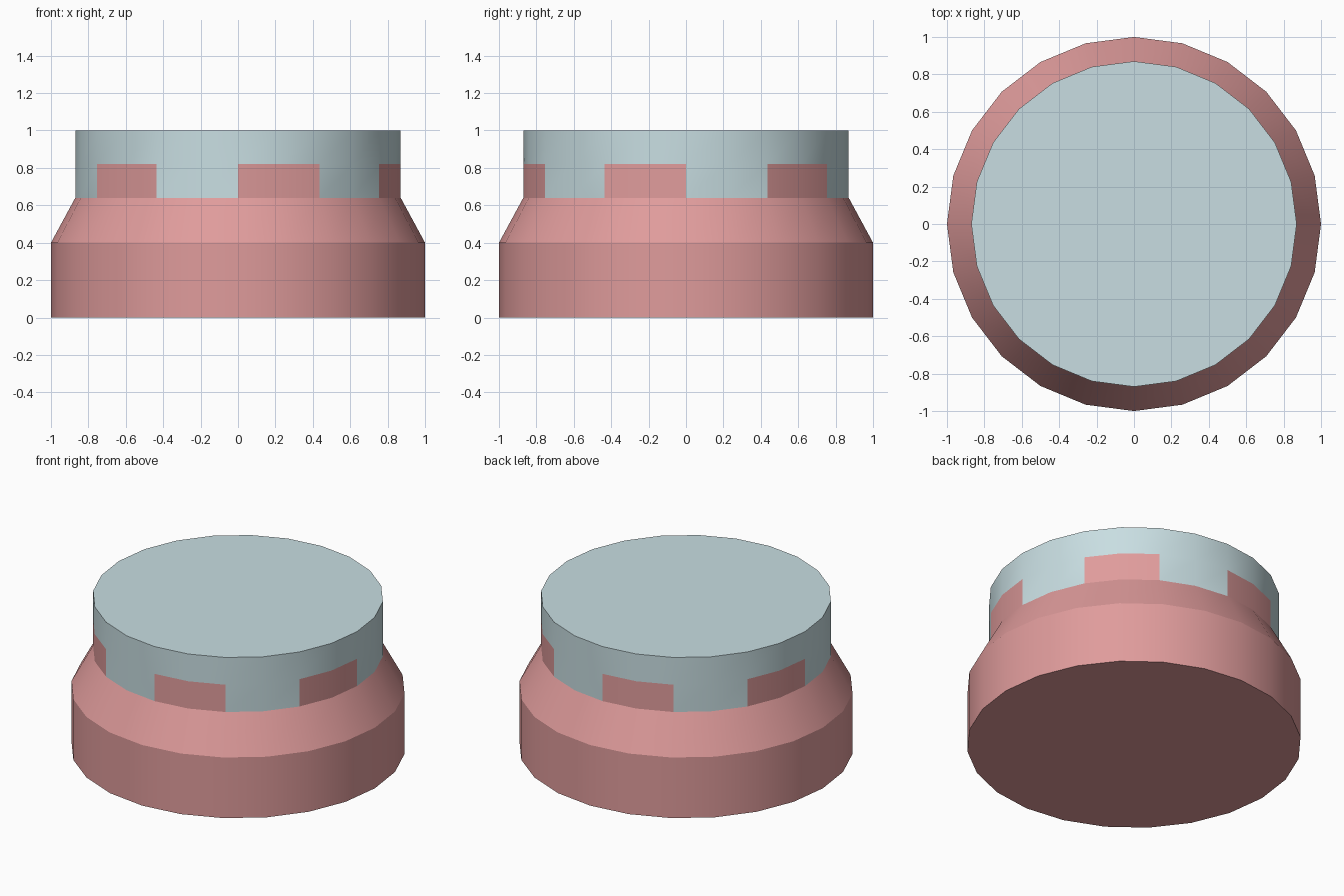
import bpy, bmesh, math

if "Cube" in bpy.data.objects:
    bpy.data.objects.remove(bpy.data.objects["Cube"])

SIDES = 24
R_BASE, R_CAP = 1.0, 0.87


def is_tooth(i):
    # pairs of facets alternate between base teeth and cap teeth
    return (i // 2) % 2 == 1


def material(name, rgb):
    mat = bpy.data.materials.new(name)
    mat.diffuse_color = (*rgb, 1)
    mat.use_nodes = True
    mat.node_tree.nodes["Principled BSDF"].inputs["Base Color"].default_value = mat.diffuse_color
    return mat


def lathe(name, profile, keep, mat, closed_ring):
    """Revolve (radius, z) points; keep(i, band) filters facets; fill one ring."""
    bm = bmesh.new()
    rings = []
    for r, z in profile:
        rings.append([bm.verts.new((r * math.cos(2 * math.pi * i / SIDES),
                                    r * math.sin(2 * math.pi * i / SIDES), z))
                      for i in range(SIDES)])
    for band in range(len(rings) - 1):
        lo, hi = rings[band], rings[band + 1]
        for i in range(SIDES):
            if keep(i, band):
                j = (i + 1) % SIDES
                bm.faces.new((lo[i], lo[j], hi[j], hi[i]))
    end = rings[closed_ring]
    bm.faces.new(end if closed_ring else end[::-1])
    loose = [v for v in bm.verts if not v.link_faces]
    bmesh.ops.delete(bm, geom=loose, context='VERTS')
    mesh = bpy.data.meshes.new(name)
    bm.to_mesh(mesh)
    bm.free()
    mesh.materials.append(mat)
    ob = bpy.data.objects.new(name, mesh)
    bpy.context.collection.objects.link(ob)
    bpy.ops.object.select_all(action='DESELECT')
    ob.select_set(True)
    bpy.context.view_layer.objects.active = ob
    bpy.ops.object.shade_smooth_by_angle(angle=math.radians(20))
    return ob


# Base: straight wall, sloped shoulder, upright teeth
lathe("toothed_base",
      [(R_BASE, 0), (R_BASE, 0.4), (R_CAP, 0.64), (R_CAP, 0.82)],
      lambda i, band: band < 2 or is_tooth(i),
      material("pink", (0.74, 0.33, 0.33)), 0)

# Cap: skirt teeth filling the gaps, full rim and flat top
lathe("interlocking_cap",
      [(R_CAP, 0.64), (R_CAP, 0.82), (R_CAP, 1.0)],
      lambda i, band: band > 0 or not is_tooth(i),
      material("pale_blue", (0.58, 0.73, 0.76)), 2)
